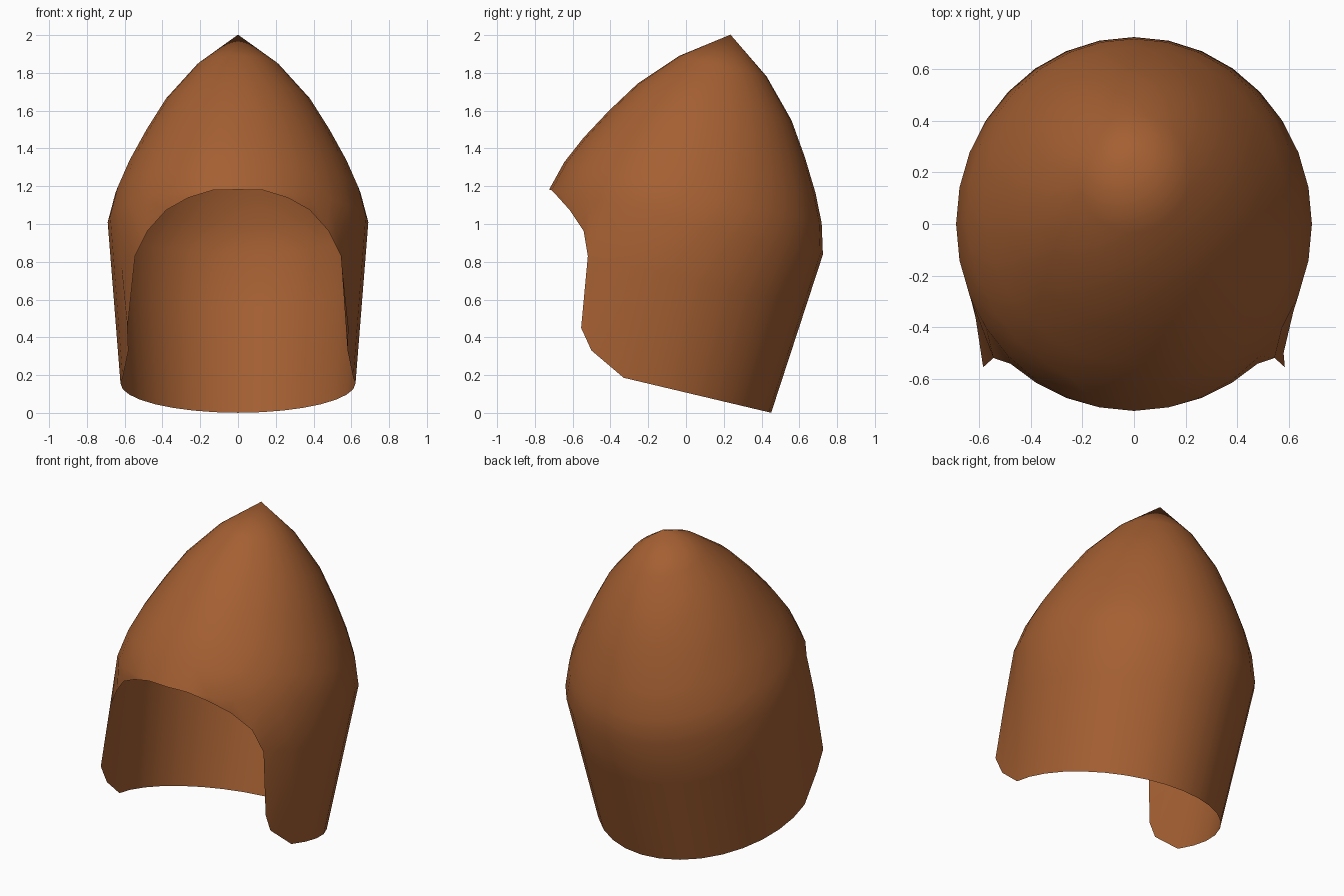
import bpy, bmesh, math

if "Cube" in bpy.data.objects:
    bpy.data.objects.remove(bpy.data.objects["Cube"])

N = 32                                   # sides around
RX, RU = 0.69, 0.745                     # half width / half depth of the widest ring
TILT = math.radians(13.35)               # whole hood leans back
C, S = math.cos(TILT), math.sin(TILT)

leather = bpy.data.materials.new("brown_cloth")
leather.diffuse_color = (0.37, 0.115, 0.032, 1)
leather.use_nodes = True
leather.node_tree.nodes["Principled BSDF"].inputs["Base Color"].default_value = leather.diffuse_color

# dome profile: (relative radius, height along leaning axis)
dome = [(0.94, 0.16), (0.848, 0.308), (0.716, 0.479), (0.562, 0.654), (0.318, 0.849)]
BOTTOM, TAPER = -0.878, 0.112
# lower edge of the face opening, counted in columns away from the front
brow = [0.0, 0.0, -0.03, -0.08, -0.17]
# flared cheek edges (x, depth, height) replacing plain cone points
cheek = {5: [(0.545, -0.464, -0.295), (0.585, -0.411, -0.673)],
         6: [(0.59, -0.305, -0.295), (0.58, -0.33, -0.777)]}
cheek[6][0] = (0.618, -0.279, -0.295)

bm = bmesh.new()


def place(x, u, h):
    return bm.verts.new((x, u * C + h * S, 1.01 - u * S + h * C))


def ring_point(i, r, h):
    a = 2 * math.pi * i / N
    return place(RX * r * math.sin(a), -RU * r * math.cos(a), h)


def face(*vs):
    out = []
    for v in vs:
        if v not in out:
            out.append(v)
    if len(out) > 2:
        bm.faces.new(out)


# columns from the top down, round the leaning axis
tip = place(0, 0, 1.02)
columns = []
for i in range(N):
    d = min(i, N - i)
    side = 1 if i <= N // 2 else -1
    col = [tip] + [ring_point(i, r, h) for r, h in reversed(dome)]
    col.append(ring_point(i, 1, 0))
    if d < len(brow):                    # above the face opening
        h = brow[d]
        edge = col[-1] if h == 0 else ring_point(i, 1 + TAPER * h, h)
        col += [edge, edge]
    elif d in cheek:                     # cheek flaps
        col += [place(side * x, u, h) for x, u, h in cheek[d]]
    else:                                # plain tapering skirt
        col += [ring_point(i, 1 + TAPER * h, h) for h in (-0.295, BOTTOM)]
    columns.append(col)

for i in range(N):
    a, b = columns[i], columns[(i + 1) % N]
    da, db = min(i, N - i), min(i + 1, N - i - 1)
    rows = len(a) - 1
    if min(da, db) < len(brow):          # stop at the opening edge
        rows -= 1
    for j in range(rows):
        face(a[j], a[j + 1], b[j + 1], b[j])

bmesh.ops.recalc_face_normals(bm, faces=bm.faces)
# normals outward: the back face must point to +y
back = max(bm.faces, key=lambda f: f.calc_center_median().y)
if back.normal.y < 0:
    bmesh.ops.reverse_faces(bm, faces=bm.faces)
for f in bm.faces:
    f.smooth = True

mesh = bpy.data.meshes.new("hood")
bm.to_mesh(mesh)
bm.free()
mesh.materials.append(leather)
hood = bpy.data.objects.new("hood", mesh)
bpy.context.collection.objects.link(hood)
